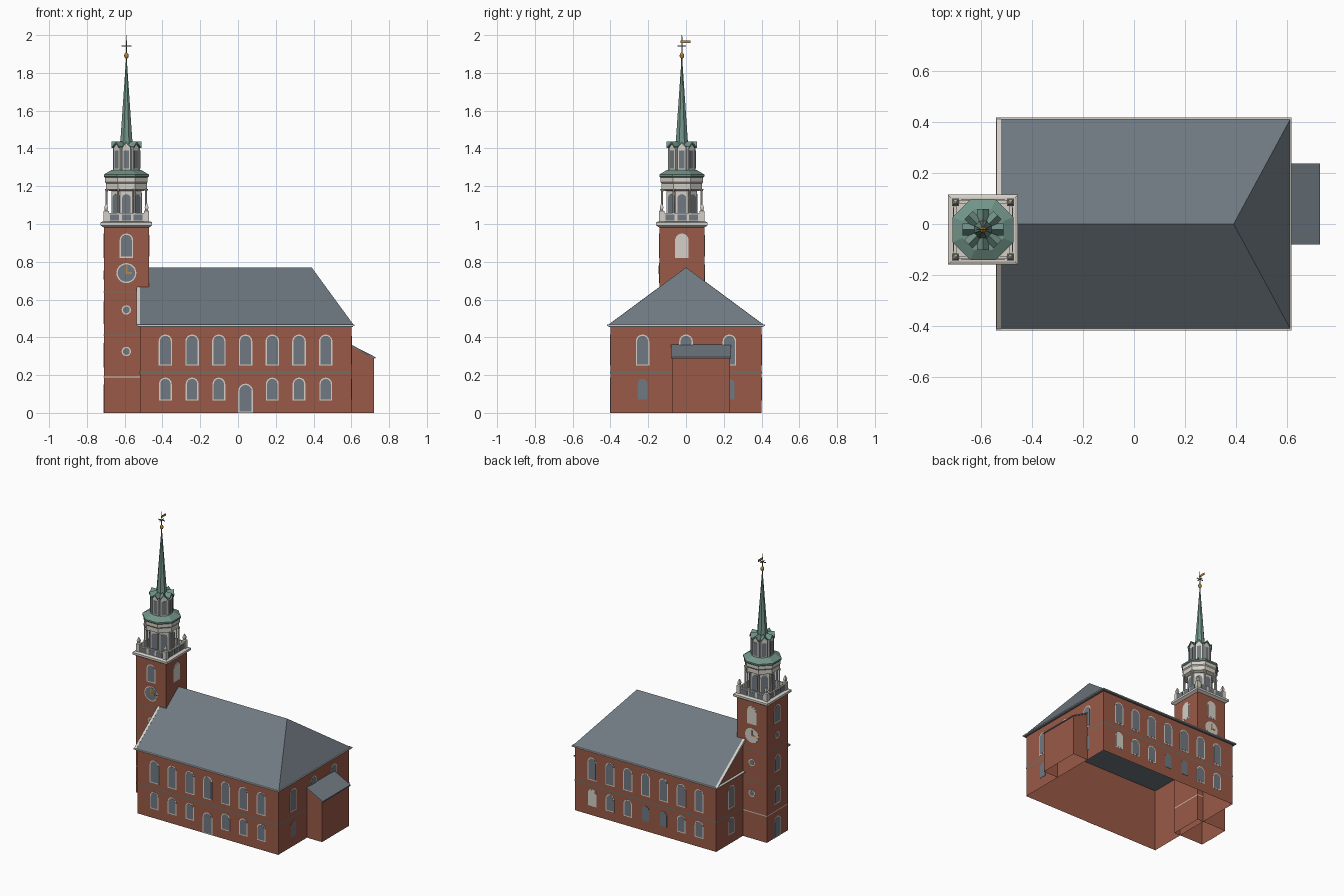
import bpy, bmesh
from math import pi, cos, sin
from mathutils import Matrix, Vector

cube = bpy.data.objects.get("Cube")
if cube:
    bpy.data.objects.remove(cube, do_unlink=True)


def material(name, r, g, b):
    m = bpy.data.materials.new(name)
    m.use_nodes = True
    m.diffuse_color = (r, g, b, 1)
    bsdf = next(n for n in m.node_tree.nodes if n.type == "BSDF_PRINCIPLED")
    bsdf.inputs["Base Color"].default_value = (r, g, b, 1)
    bsdf.inputs["Roughness"].default_value = 0.8
    return m


BRICK = material("red brick", 0.32, 0.10, 0.063)
SLATE = material("slate", 0.16, 0.19, 0.22)
GLASS = material("window grey", 0.16, 0.19, 0.22)
WHITE = material("cream trim", 0.66, 0.63, 0.57)
GREEN = material("copper green", 0.17, 0.30, 0.25)
GOLD = material("gold", 0.48, 0.25, 0.05)
STONE = material("band grey", 0.16, 0.16, 0.14)

TX, TY, TH = -0.591, -0.022, 0.119      # tower centre and half width


def finish(name, bm, *mats):
    bmesh.ops.recalc_face_normals(bm, faces=bm.faces)
    me = bpy.data.meshes.new(name)
    bm.to_mesh(me)
    bm.free()
    for m in mats:
        me.materials.append(m)
    ob = bpy.data.objects.new(name, me)
    bpy.context.scene.collection.objects.link(ob)


def open_base(bm):
    down = [f for f in bm.faces if all(v.co.z < 0.001 for v in f.verts)]
    bmesh.ops.delete(bm, geom=down, context="FACES")


def add_prism(bm, pts, vec):
    f = bm.faces.new([bm.verts.new(p) for p in pts])
    r = bmesh.ops.extrude_face_region(bm, geom=[f])
    moved = [g for g in r["geom"] if isinstance(g, bmesh.types.BMVert)]
    bmesh.ops.translate(bm, verts=moved, vec=vec)


def prism(name, pts, vec, mat):
    bm = bmesh.new()
    add_prism(bm, pts, vec)
    open_base(bm)
    finish(name, bm, mat)


def box(name, x0, x1, y0, y1, z0, z1, mat):
    pts = [(x0, y0, z0), (x1, y0, z0), (x1, y1, z0), (x0, y1, z0)]
    prism(name, pts, (0, 0, z1 - z0), mat)


def stack(name, n, rings, mat, cx=TX, cy=TY, capped=True):
    """Loft of n-sided rings given as (distance to flat side, height)."""
    bm = bmesh.new()
    loops = []
    for a, z in rings:
        r = a / cos(pi / n)
        ang = [(2 * k + 1) * pi / n for k in range(n)]
        loops.append([bm.verts.new((cx + r * cos(t), cy + r * sin(t), z)) for t in ang])
    for lo, hi in zip(loops, loops[1:]):
        for k in range(n):
            bm.faces.new((lo[k], lo[k - 1], hi[k - 1], hi[k]))
    if capped:
        bm.faces.new(loops[0])
        bm.faces.new(loops[-1])
    open_base(bm)
    finish(name, bm, mat)


def wall(cx, cy, dist, ang):
    """Frame of a wall: x along it, z up, -y outward."""
    return (Matrix.Translation((cx, cy, 0)) @ Matrix.Rotation(ang, 4, "Z")
            @ Matrix.Translation((0, -dist, 0)))


def plate(bm, M, outline, out, idx):
    """Thin plate standing just clear of a wall."""
    old = set(bm.faces)
    vec = M.to_3x3() @ Vector((0, 0.0005 - out, 0))
    add_prism(bm, [M @ Vector((u, -0.0005, z)) for u, z in outline], vec)
    for f in set(bm.faces) - old:
        f.material_index = idx


def arch(u, z0, z1, w):
    r = w / 2
    top = [(u + r * cos(k * pi / 8), z1 - r + r * sin(k * pi / 8)) for k in range(9)]
    return [(u - r, z0), (u + r, z0)] + top


def disc(u, z, r):
    return [(u + r * cos(k * pi / 12), z + r * sin(k * pi / 12)) for k in range(24)]


def rect(u, z0, z1, w):
    return [(u - w / 2, z0), (u + w / 2, z0), (u + w / 2, z1), (u - w / 2, z1)]


def window(bm, M, u, z0, z1, w, framed=True, pane=1, rim=0.007):
    if framed:
        plate(bm, M, arch(u, z0, z1, w), 0.0015, 0)
    plate(bm, M, arch(u, z0 + rim, z1 - rim, w - 2 * rim), 0.0025, pane)


def roundel(bm, M, u, z, r, pane=1):
    plate(bm, M, disc(u, z, r), 0.0015, 0)
    plate(bm, M, disc(u, z, r - 0.007), 0.0025, pane)


# Hall walls and band course
bm = bmesh.new()
for z0, z1, g in ((0, 0.458, 0), (0.209, 0.219, 0.0025)):
    old = set(bm.faces)
    x0, x1, y = -0.52 - g, 0.60 + g, 0.40 + g
    add_prism(bm, [(x0, -y, z0), (x1, -y, z0), (x1, y, z0), (x0, y, z0)], (0, 0, z1 - z0))
    for f in set(bm.faces) - old:
        f.material_index = 1 if g else 0
flat = [f for f in bm.faces if len({round(v.co.z, 4) for v in f.verts}) == 1]
bmesh.ops.delete(bm, geom=flat, context="FACES")
finish("hall_walls", bm, BRICK, STONE)

# Hall roof: ridge with one hipped end, a brick gable and a flat ceiling
bm = bmesh.new()
a, b, c, d, e, f = [bm.verts.new(p) for p in (
    (-0.522, -0.411, 0.466), (0.612, -0.411, 0.466), (0.612, 0.411, 0.466),
    (-0.522, 0.411, 0.466), (-0.522, 0, 0.77), (0.39, 0, 0.77))]
for face in ((a, b, f, e), (c, d, e, f), (b, c, f)):
    bm.faces.new(face)
bm.faces.new((d, a, e)).material_index = 1
finish("hall_roof", bm, SLATE, BRICK)
box("hall_ceiling", -0.53, 0.61, -0.41, 0.41, 0.455, 0.46, SLATE)

# Eaves gutter and gable rake boards
box("eaves_trim", -0.54, 0.617, -0.417, 0.417, 0.46, 0.467, WHITE)
for s, side in ((-1, "right"), (1, "left")):
    prism("rake_board_" + side, [(-0.538, s * 0.413, 0.46), (-0.538, s * 0.411, 0.467),
          (-0.538, 0, 0.771), (-0.538, 0, 0.745)], (0.018, 0, 0), WHITE)

# Annex with a lean-to roof
prism("annex_walls", [(0.60, -0.075, 0), (0.72, -0.075, 0), (0.72, -0.075, 0.29),
      (0.60, -0.075, 0.352)], (0, 0.307, 0), BRICK)
prism("annex_roof", [(0.60, -0.08, 0.352), (0.728, -0.08, 0.287), (0.728, -0.08, 0.295),
      (0.60, -0.08, 0.361)], (0, 0.317, 0), SLATE)

# Hall windows and doors
bm = bmesh.new()
front, back = wall(0, 0, 0.40, 0), wall(0, 0, 0.40, pi)
for k in range(-3, 4):
    x = 0.04 + k * 0.1415
    window(bm, front, x, 0.25, 0.415, 0.072)
    window(bm, back, -x, 0.25, 0.415, 0.072)
    if k == 0:
        window(bm, front, x, 0, 0.155, 0.078)
    else:
        window(bm, front, x, 0.065, 0.187, 0.068)
    window(bm, back, -x, 0.065, 0.187, 0.068, k not in (0, -1), 0 if k == 3 else 1)
east, west = wall(0, 0, 0.60, pi / 2), wall(0, 0, 0.52, -pi / 2)
for y in (-0.23, 0, 0.23):
    window(bm, east, y, 0.25, 0.415, 0.072)
    if y:
        window(bm, east, y, 0.065, 0.187, 0.068, False)
        window(bm, west, y, 0.25, 0.415, 0.072)
        window(bm, west, y, 0.065, 0.187, 0.068)
finish("hall_windows", bm, WHITE, GLASS)

# Tower shaft, bands and cornice
stack("tower_shaft", 4, [(TH, 0), (TH, 0.985)], BRICK)
for z, m in ((0.187, WHITE), (0.41, STONE), (0.637, STONE)):
    stack("tower_band", 4, [(TH + 0.001, z), (TH + 0.001, z + 0.006)], m, capped=False)
stack("tower_cornice", 4, [(0.12, 0.982), (0.137, 0.993), (0.137, 1.008), (0.125, 1.014)], WHITE)

# Tower windows, roundels and clocks
bm = bmesh.new()
for k in range(4):
    M = wall(TX, TY, TH, k * pi / 2)
    window(bm, M, 0, 0.82, 0.95, 0.072, True, 0 if k in (1, 2) else 1)
    if k in (0, 2):
        roundel(bm, M, 0, 0.74, 0.053, 1 if k == 0 else 0)
        plate(bm, M, rect(0, 0.735, 0.779, 0.01), 0.0035, 2)
        plate(bm, M, rect(0.014, 0.736, 0.746, 0.034), 0.004, 2)
        for z in (0.545, 0.325):
            roundel(bm, M, 0, z, 0.025)
    elif k == 3:
        roundel(bm, M, 0, 0.73, 0.025)
        window(bm, M, 0, 0.47, 0.59, 0.068)
        window(bm, M, 0, 0.24, 0.37, 0.068)
        window(bm, M, 0, 0, 0.15, 0.078)
finish("tower_windows", bm, WHITE, GLASS, GOLD)

# Balustrade with panels and corner finials
bm = bmesh.new()
for k in range(4):
    M = wall(TX, TY, 0.115, k * pi / 2)
    add_prism(bm, [M @ Vector((u, 0, z)) for u, z in rect(0, 1.01, 1.057, 0.23)],
              M.to_3x3() @ Vector((0, 0.012, 0)))
    for u in (-0.062, 0, 0.062):
        plate(bm, M, rect(u, 1.018, 1.05, 0.048), 0.0025, 1)
finish("balustrade", bm, WHITE, GLASS)
for sx in (-1, 1):
    for sy in (-1, 1):
        stack("corner_finial", 4, [(0.014, 1.01), (0.014, 1.068), (0.007, 1.073), (0.01, 1.088),
              (0.002, 1.112)], WHITE, TX + sx * 0.107, TY + sy * 0.107)

# Octagonal belfry with free-standing columns
stack("belfry_core", 8, [(0.08, 1.01), (0.08, 1.19)], WHITE)
bm = bmesh.new()
for k in range(8):
    window(bm, wall(TX, TY, 0.08, k * pi / 4), 0, 1.03, 1.165, 0.06)
    t = (k + 0.5) * pi / 4
    stack("belfry_column", 8, [(0.009, 1.01), (0.006, 1.02), (0.0055, 1.172), (0.01, 1.184)],
          WHITE, TX + 0.113 * cos(t), TY + 0.113 * sin(t))
finish("belfry_windows", bm, WHITE, GLASS)
stack("belfry_entablature", 8, [(0.09, 1.175), (0.108, 1.183), (0.108, 1.215),
      (0.113, 1.222), (0.113, 1.247)], WHITE)
stack("belfry_roof", 8, [(0.113, 1.246), (0.119, 1.252), (0.119, 1.262), (0.08, 1.285)], GREEN)

# Lantern with a gabled bay on each side
stack("lantern_core", 8, [(0.06, 1.27), (0.06, 1.40)], WHITE)
bays, panes, gables = bmesh.new(), bmesh.new(), bmesh.new()
for k in range(8):
    M = wall(TX, TY, 0.072, k * pi / 4)
    inward = M.to_3x3() @ Vector((0, 0.055, 0))
    bay = [(-0.023, 1.27), (0.023, 1.27), (0.023, 1.405), (0, 1.428), (-0.023, 1.405)]
    add_prism(bays, [M @ Vector((u, 0, z)) for u, z in bay], inward)
    plate(panes, M, rect(0, 1.293, 1.388, 0.028), 0.0025, 0)
    cap = [(-0.023, 1.402), (0, 1.426), (0.023, 1.402), (0.023, 1.41), (0, 1.438), (-0.023, 1.41)]
    add_prism(gables, [M @ Vector((u, -0.008, z)) for u, z in cap], inward * 1.2)
finish("lantern_bays", bays, WHITE)
finish("lantern_panes", panes, GLASS)
finish("lantern_gables", gables, GREEN)

# Spire, rod, ball and weather vane
stack("spire", 8, [(0.038, 1.39), (0.031, 1.45), (0.003, 1.86)], GREEN)
stack("vane_rod", 6, [(0.003, 1.85), (0.0018, 2.0)], STONE)
stack("spire_ball", 12, [(0.003, 1.875), (0.01, 1.882), (0.012, 1.891), (0.01, 1.9),
      (0.003, 1.908)], GOLD)
box("cross_bar_x", TX - 0.026, TX + 0.026, TY - 0.002, TY + 0.002, 1.939, 1.944, STONE)
box("cross_bar_y", TX - 0.002, TX + 0.002, TY - 0.022, TY + 0.022, 1.939, 1.944, STONE)
box("vane_flag", TX - 0.002, TX + 0.002, TY - 0.006, TY + 0.045, 1.958, 1.972, GOLD)
